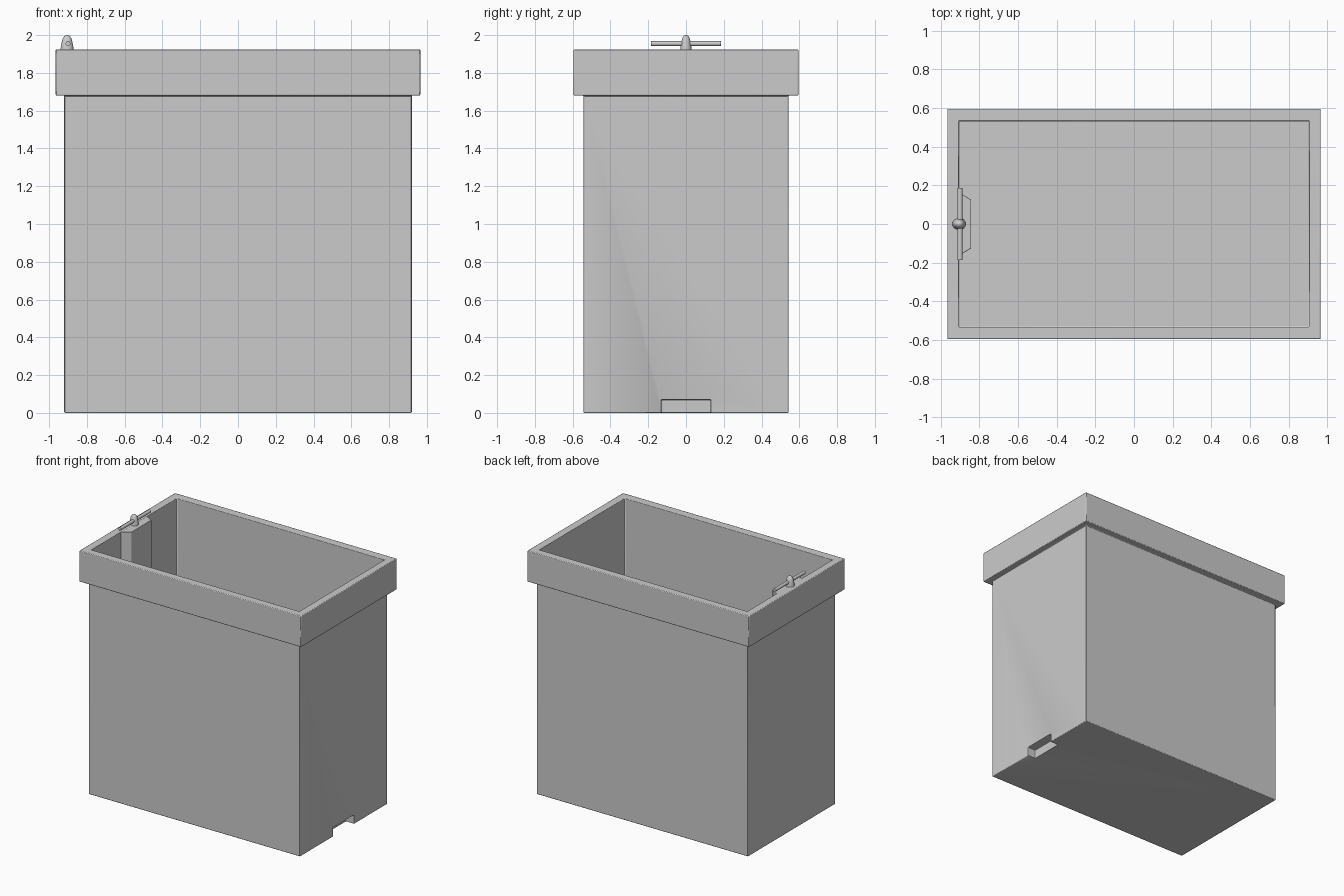
import bpy, bmesh, math

if "Cube" in bpy.data.objects:
    bpy.data.objects.remove(bpy.data.objects["Cube"])


def loft(name, rings, bevel=0.0, segments=2):
    """Join matching rings of points into a closed, capped solid."""
    bm = bmesh.new()
    loops = [[bm.verts.new(p) for p in ring] for ring in rings]
    n = len(loops[0])
    for a, b in zip(loops, loops[1:]):
        for i in range(n):
            j = (i + 1) % n
            bm.faces.new((a[i], a[j], b[j], b[i]))
    bm.faces.new(loops[0][::-1])
    bm.faces.new(loops[-1])
    bmesh.ops.recalc_face_normals(bm, faces=bm.faces)
    mesh = bpy.data.meshes.new(name)
    bm.to_mesh(mesh)
    bm.free()
    ob = bpy.data.objects.new(name, mesh)
    bpy.context.collection.objects.link(ob)
    if bevel:
        add_bevel(ob, bevel, segments)
    return ob


def add_bevel(ob, width, segments):
    mod = ob.modifiers.new("soft_edges", 'BEVEL')
    mod.width = width
    mod.segments = segments
    mod.limit_method = 'ANGLE'
    mod.angle_limit = math.radians(30)


def rect(hx, hy, z, cx=0.0):
    return [(cx + sx * hx, sy * hy, z) for sx, sy in ((-1, -1), (1, -1), (1, 1), (-1, 1))]


def oval(hx, hy, z, cx, n=12):
    ts = [2 * math.pi * (i + 0.5) / n for i in range(n)]
    return [(cx + hx * math.cos(t), hy * math.sin(t), z) for t in ts]


# Open bin with an overhanging rim and thin walls
bin_body = loft("bin_body", [
    rect(0.92, 0.543, 0.0), rect(0.92, 0.543, 1.68),
    rect(0.965, 0.595, 1.68), rect(0.965, 0.595, 1.925),
    rect(0.906, 0.533, 1.925), rect(0.906, 0.533, 0.08)])

# Hand notch at the foot of the right end
cutter = loft("notch_cutter", [rect(0.07, 0.13, -0.05, 0.92), rect(0.07, 0.13, 0.07, 0.92)])
cutter.hide_render = True
cutter.hide_set(True)
cut = bin_body.modifiers.new("notch", 'BOOLEAN')
cut.operation = 'DIFFERENCE'
cut.object = cutter
cut.solver = 'EXACT'
add_bevel(bin_body, 0.005, 2)

# Tapered channel running down the inside of the left wall
plan = [(-0.915, -0.165), (-0.89, -0.155), (-0.842, -0.125),
        (-0.842, 0.125), (-0.89, 0.155), (-0.915, 0.165)]
loft("inner_channel", [[(x, y, z) for x, y in plan] for z in (0.075, 1.922)], 0.003)

# Bullet-shaped clasp on the rim
CX = -0.905
profile = [(0.036, 0.031, 1.918), (0.034, 0.029, 1.94), (0.029, 0.025, 1.965),
           (0.023, 0.020, 1.985), (0.014, 0.012, 1.996), (0.005, 0.004, 2.0)]
clasp = loft("rim_clasp", [oval(hx, hy, z, CX) for hx, hy, z in profile])

# Thin pin through the clasp
bpy.ops.mesh.primitive_cylinder_add(vertices=12, radius=0.013, depth=0.37,
                                    location=(CX + 0.005, 0.0, 1.955),
                                    rotation=(math.pi / 2, 0, 0))
pin = bpy.context.object
pin.name = "clasp_pin"

# Smooth shading on every visible part, keeping sharp edges
bpy.ops.object.select_all(action='DESELECT')
for ob in bpy.context.collection.objects:
    if ob is not cutter and not ob.hide_render:
        ob.select_set(True)
bpy.context.view_layer.objects.active = bin_body
bpy.ops.object.shade_smooth_by_angle(angle=math.radians(35))
